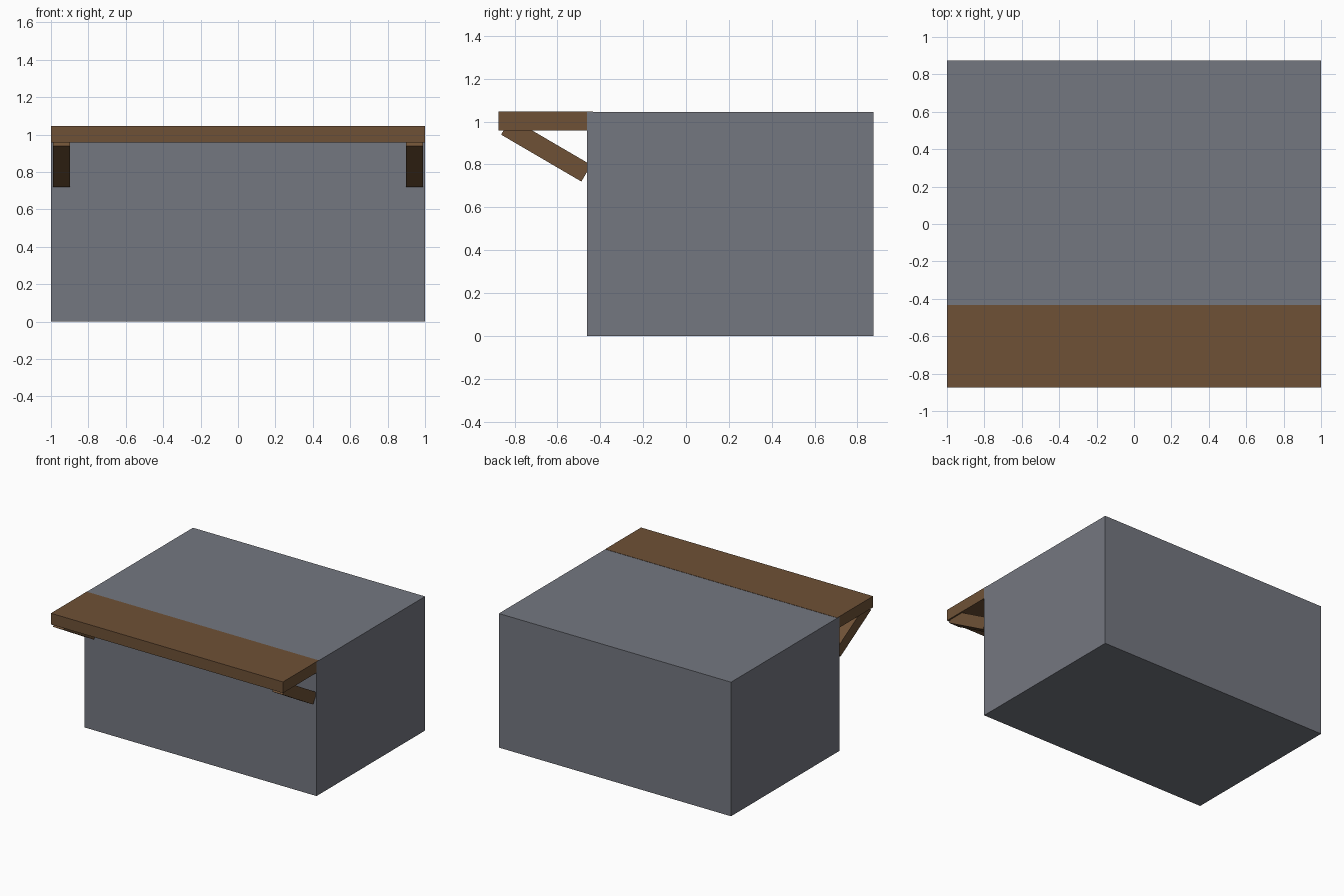
import bpy, math
from mathutils import Matrix, Vector

if "Cube" in bpy.data.objects:
    bpy.data.objects.remove(bpy.data.objects["Cube"])


def material(name, rgb):
    m = bpy.data.materials.new(name)
    m.diffuse_color = (*rgb, 1)
    m.use_nodes = True
    m.node_tree.nodes["Principled BSDF"].inputs["Base Color"].default_value = m.diffuse_color
    return m


grey = material("slate grey", (0.175, 0.185, 0.217))
brown = material("wood brown", (0.158, 0.083, 0.037))


def box(name, lo, hi, mat):
    lo, hi = Vector(lo), Vector(hi)
    bpy.ops.mesh.primitive_cube_add(size=1)
    ob = bpy.context.object
    ob.name = name
    size = hi - lo
    ob.data.transform(Matrix.Translation((lo + hi) / 2) @ Matrix.Diagonal((*size, 1)))
    ob.data.materials.append(mat)
    return ob


# Main block
box("body", (-1, -0.462, 0), (1, 0.874, 1.044), grey)

# Overhanging shelf, let slightly into the top of the block
box("shelf", (-0.9995, -0.874, 0.959), (0.9995, -0.434, 1.046), brown)

# Sloping braces under both ends of the shelf
for side, name in ((-1, "left_brace"), (1, "right_brace")):
    x = side * 0.944
    brace = box(name, (-0.045, 0, 0), (0.045, 0.434, 0.09), brown)
    brace.data.transform(Matrix.Translation((x, -0.863, 0.939))
                         @ Matrix.Rotation(math.radians(-30.3), 4, 'X'))
